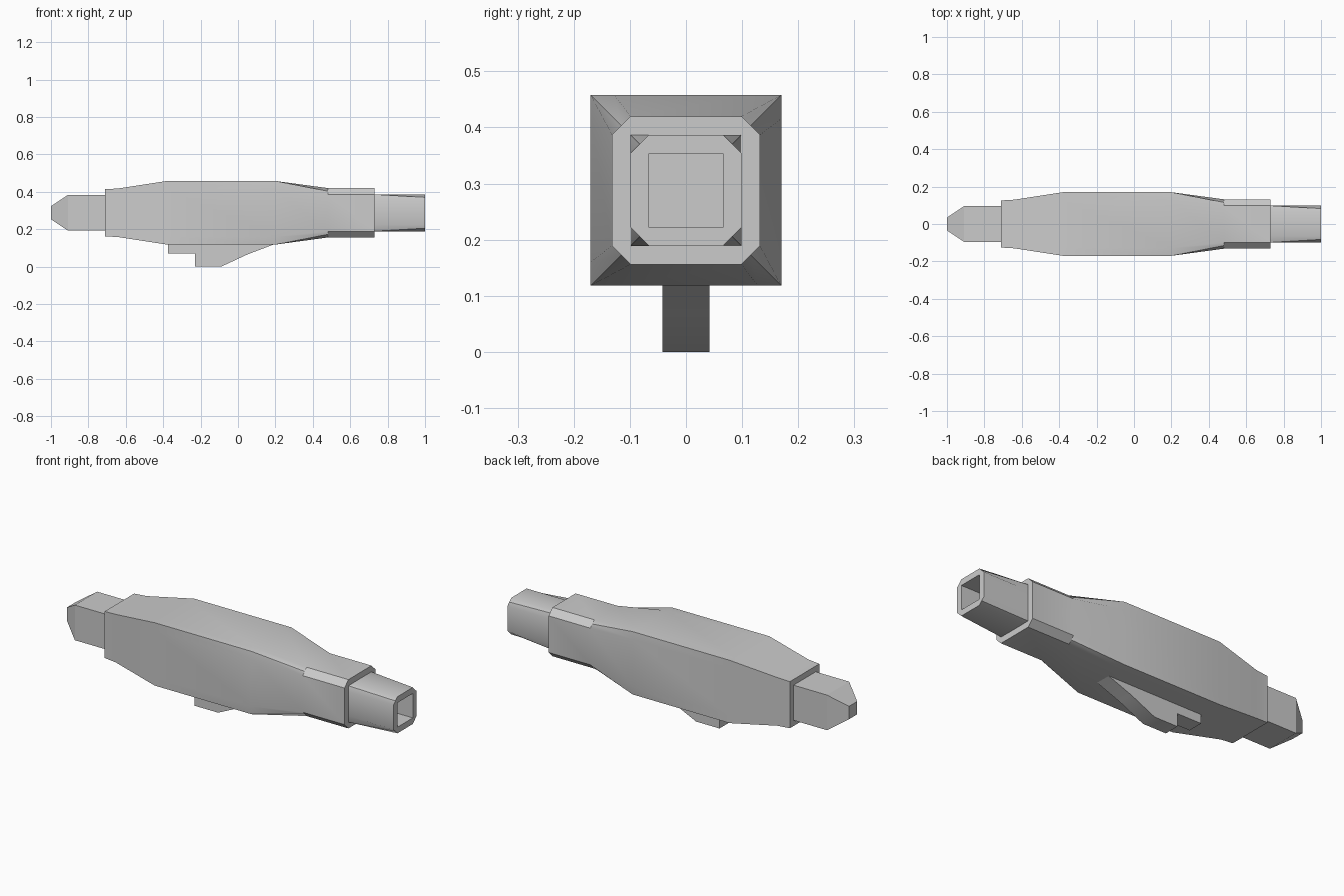
import bpy, bmesh, math

if "Cube" in bpy.data.objects:
    bpy.data.objects.remove(bpy.data.objects["Cube"])

CZ = 0.288  # height of the long axis


def finish(bm, name):
    bmesh.ops.recalc_face_normals(bm, faces=bm.faces)
    mesh = bpy.data.meshes.new(name)
    bm.to_mesh(mesh)
    bm.free()
    ob = bpy.data.objects.new(name, mesh)
    bpy.context.collection.objects.link(ob)
    bpy.ops.object.select_all(action='DESELECT')
    ob.select_set(True)
    bpy.context.view_layer.objects.active = ob
    bpy.ops.object.shade_smooth_by_angle(angle=math.radians(25))
    return ob


def section(h, k, q):
    """Square ring: half size h, side points at +-k, corner points at q."""
    pts = []
    for i in range(4):
        for y, z in ((h, -k), (h, k), (q, q)):
            for _ in range(i):
                y, z = -z, y
            pts.append((y, z))
    return pts


def loft(name, stations):
    bm = bmesh.new()
    rings = [[bm.verts.new((x, y, CZ + z)) for y, z in section(h, k, q)]
             for x, h, k, q in stations]
    for a, b in zip(rings, rings[1:]):
        for i in range(12):
            j = (i + 1) % 12
            bm.faces.new((a[i], a[j], b[j], b[i]))
    bm.faces.new(rings[0])
    bm.faces.new(rings[-1])
    return finish(bm, name)


# Main housing: square at the middle, chamfered at the front collar
loft("housing", [
    (-0.71, 0.126, 0.095, 0.126),
    (-0.64, 0.130, 0.098, 0.130),
    (-0.38, 0.170, 0.128, 0.170),
    (0.20, 0.170, 0.128, 0.170),
    (0.48, 0.132, 0.099, 0.1155),
    (0.73, 0.132, 0.099, 0.1155),
])

# Hollow muzzle tube, chamfer growing toward the open end
loft("muzzle", [
    (0.72, 0.099, 0.066, 0.099),
    (1.00, 0.099, 0.066, 0.0825),
    (1.00, 0.066, 0.040, 0.066),
    (0.74, 0.066, 0.040, 0.066),
])

# Rear plug with tapered tip
loft("rear_plug", [
    (-0.70, 0.095, 0.06, 0.095),
    (-0.91, 0.095, 0.06, 0.095),
    (-1.00, 0.035, 0.022, 0.035),
])

# Stepped fin underneath
profile = [(-0.375, 0.13), (-0.375, 0.07), (-0.23, 0.07), (-0.23, 0.0),
           (-0.09, 0.0), (0.05, 0.065), (0.195, 0.12), (0.195, 0.13)]
bm = bmesh.new()
face = bm.faces.new([bm.verts.new((x, -0.042, z)) for x, z in profile])
ext = bmesh.ops.extrude_face_region(bm, geom=[face], use_keep_orig=True)
moved = [v for v in ext["geom"] if isinstance(v, bmesh.types.BMVert)]
bmesh.ops.translate(bm, verts=moved, vec=(0, 0.084, 0))
finish(bm, "under_fin")
